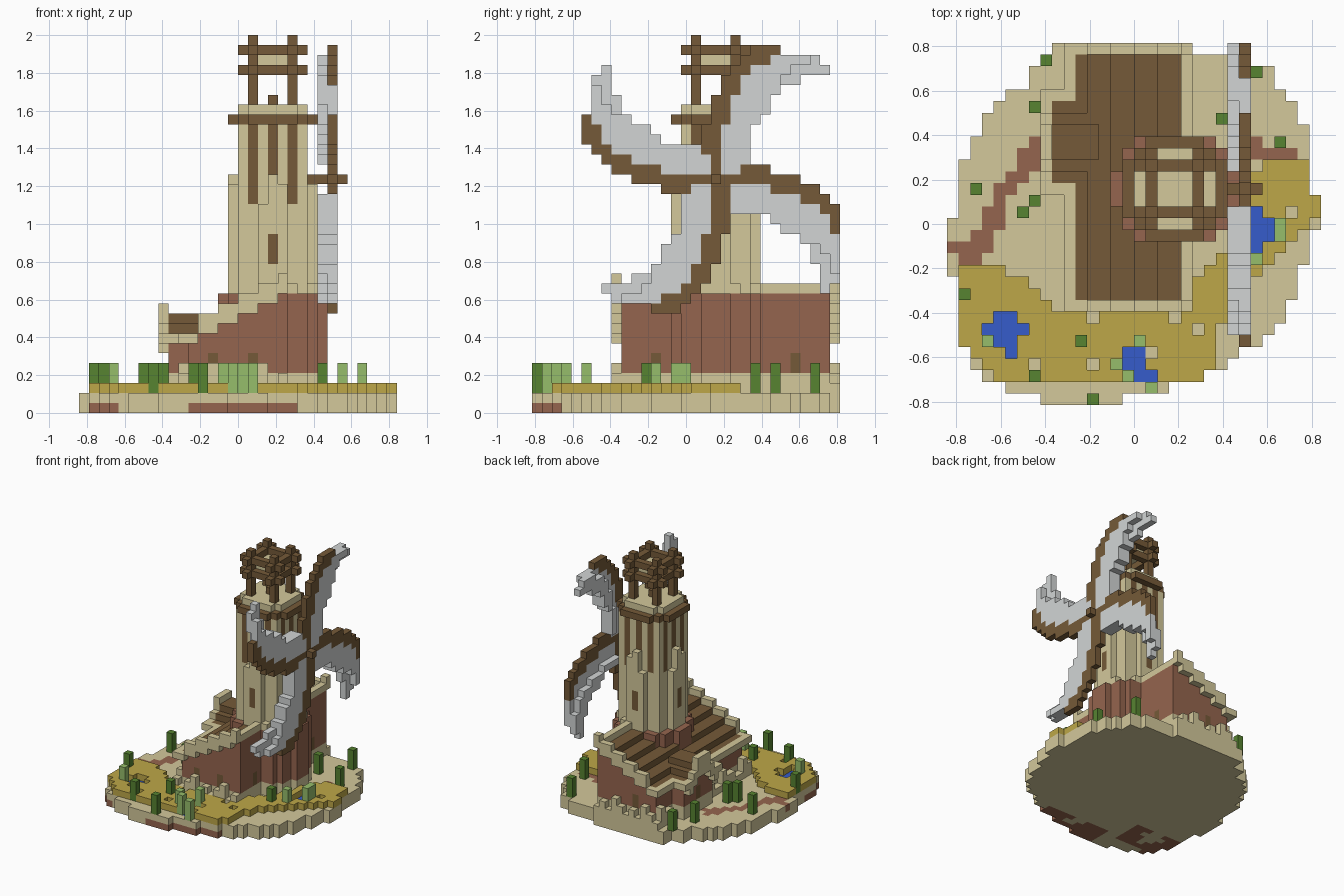
import bpy
import bmesh
from mathutils import Vector

cube = bpy.data.objects.get("Cube")
if cube:
    bpy.data.objects.remove(cube, do_unlink=True)

UNIT = 2 / 38                      # edge of one block
ORIGIN = Vector((16, 15.5, 0))     # block grid centre
TX, TY = 19, 18                    # tower axis, in blocks


def srgb(r, g, b):
    return tuple(((c / 255 + 0.055) / 1.055) ** 2.4 for c in (r, g, b)) + (1,)


COLOURS = {
    "sandstone": srgb(211, 200, 155), "dry_grass": srgb(189, 167, 72),
    "water": srgb(54, 92, 203), "dark_wood": srgb(117, 90, 56),
    "red_clay": srgb(149, 101, 78), "sail_cloth": srgb(210, 213, 213),
    "dark_leaf": srgb(87, 131, 49), "light_leaf": srgb(150, 189, 107),
}
materials = {}
for label, rgba in COLOURS.items():
    mat = bpy.data.materials.new(label)
    mat.use_nodes = True
    mat.diffuse_color = rgba
    mat.node_tree.nodes["Principled BSDF"].inputs["Base Color"].default_value = rgba
    materials[label] = mat

parts, owner = {}, {}


def remove(cells):
    for c in cells:
        if c in owner:
            del parts[owner.pop(c)][c]


def put(part, colour, cells):
    """Place blocks, replacing whatever was there."""
    remove(cells)
    for c in cells:
        owner[c] = part
        parts.setdefault(part, {})[c] = colour


def box(i0, i1, j0, j1, k0, k1):
    """All blocks in an inclusive range."""
    return [(i, j, k) for i in range(i0, i1 + 1) for j in range(j0, j1 + 1)
            for k in range(k0, k1 + 1)]


def ring(k0, k1, outer, inner=-1):
    """Blocks round the tower axis whose squared distance lies in a band."""
    return [(i, j, k) for i, j, k in box(TX - 6, TX + 6, TY - 6, TY + 6, k0, k1)
            if inner < (i - TX) ** 2 + (j - TY) ** 2 <= outer]


def inside(x, y, poly):
    hit = False
    for (ax, ay), (bx, by) in zip(poly, poly[1:] + poly[:1]):
        if (ay > y) != (by > y) and x < (bx - ax) * (y - ay) / (by - ay) + ax:
            hit = not hit
    return hit


# Island: row by row from front to back
LEFT = [8, 5, 3, 2, 2] + [1] * 6 + [0] * 5 + [1] * 5 + [2, 2, 3, 3, 4, 5, 7, 7, 9, 9]
RIGHT = [15, 19, 22, 24, 25, 27, 28, 29, 29, 30, 30, 30, 31, 31, 31, 32, 32, 32] \
    + [31] * 6 + [30, 30, 29, 28, 28, 26, 21]
plan = [(i, j) for j in range(31) for i in range(LEFT[j], RIGHT[j])]
put("island", "sandstone", [(i, j, k) for i, j in plan for k in (0, 1)])

# Grass sheet
MEADOW = [(1, 12), (5, 12), (5, 11), (7, 11), (9, 8), (21, 8), (21, 11), (24, 13),
          (26, 19), (27, 21), (32, 21), (32, 16), (28, 12), (24, 9), (22.5, 2),
          (15, 1.6), (5, 1.6), (0, 6)]
BARE = [(12, 7), (7, 3), (12, 3), (21, 6), (17, 4), (19, 7), (29, 16)]
put("grass", "dry_grass", [(i, j, 2) for i, j in plan
                           if inside(i + .5, j + .5, MEADOW) and (i, j) not in BARE])

# Ponds with clay beds
ponds = [(3, 6, 6, 6), (4, 5, 5, 7), (5, 5, 4, 4), (15, 16, 3, 4), (16, 17, 2, 2),
         (26, 26, 13, 16), (27, 27, 14, 15)]
pond_cells = [c for p in ponds for c in box(*p, 1, 1)]
clay = box(1, 3, 2, 7, 0, 0) + box(4, 8, 3, 7, 0, 0) + box(11, 21, 0, 3, 0, 0)
put("clay_bed", "red_clay", [c for c in clay if c[:2] in plan
                             and (c[0], c[1], 1) not in pond_cells])
remove([(i, j, 2) for i, j, k in pond_cells])
put("ponds", "water", pond_cells)

# Clay paths
for j, i0, i1 in [(22, 7, 7), (21, 6, 8), (20, 6, 7), (19, 5, 6), (18, 4, 5),
                  (17, 4, 4), (16, 3, 4), (15, 3, 4), (14, 2, 3), (13, 0, 3),
                  (12, 1, 2), (22, 26, 26), (21, 26, 29)]:
    put("path", "red_clay", box(i0, i1, j, j, 1, 1))

# Plants
DARK = [(8, 29), (7, 25), (23, 24), (26, 28), (28, 22), (2, 18), (7, 17), (6, 16),
        (1, 9), (11, 5), (7, 2), (12, 0), (24, 11)]
LIGHT = [(28, 14), (28, 15), (26, 12), (3, 5), (15, 2), (16, 5), (17, 1), (14, 3)]
for label, colour, spots in (("cacti", "dark_leaf", DARK), ("reeds", "light_leaf", LIGHT)):
    for i, j in spots:
        put(label, colour, box(i, i, j, j, 2, 4))


# House: walls under a lean-to roof that climbs towards the tower
def eave(i):
    return 7 + (i - 10) // 2


for i in range(10, 21):
    top = eave(i)
    if i > 10:
        put("house_walls", "red_clay", box(i, i, 9, 29, 4, top - 1))
    put("house_roof", "sandstone" if i in (10, 20) else "dark_wood",
        box(i, i, 9, 29, top, top))
    for j in (8, 30):
        put("roof_trim", "sandstone", box(i, i, j, j, top, top + (i > 11)))

# Porch: small cross gable on the low side
for d in range(-3, 4):
    j, top = 22 + d, 9 - max(0, abs(d) - 1)
    put("porch_walls", "red_clay", box(9, 11, j, j, 4, top - 1))
    put("porch_roof", "dark_wood", box(9, 12, j, j, top, top))
    put("porch_trim", "sandstone", box(8, 8, j, j, top - 1, top + (abs(d) < 2)))
put("porch_trim", "sandstone", box(8, 9, 18, 18, 7, 7) + box(8, 9, 26, 26, 7, 7))

# Footing with uneven top, around the house
put("footing", "sandstone", box(11, 20, 9, 29, 2, 3) + box(9, 10, 19, 25, 2, 3))
for i, j, k in box(10, 20, 8, 30, 2, 4):
    if (i == 10 or j in (8, 30)) and k < 3 + (i * 2 + j) % 5 // 2:
        if (i, j, k) not in owner:
            put("footing", "sandstone", [(i, j, k)])

# Tower: clay drum, stone shaft, timbered top
put("tower_base", "sandstone", ring(2, 3, 26))
put("tower_base", "red_clay", [c for c in ring(4, 11, 26)
                               if c[2] < 11 or c[0] not in (18, 19)])
put("tower_sill", "sandstone", [c for c in ring(12, 12, 24) if c[0] > 19])
put("tower_shaft", "sandstone", ring(12, 20, 18))
put("tower_shaft", "sandstone", [c for c in ring(21, 23, 18, 10)
                                 if c[2] < 21 + (c[0] * 3 + c[1] * 5) % 4])
put("tower_shaft", "sandstone", ring(21, 28, 10) + ring(21, 28, 18, 17))
put("tower_posts", "dark_wood",
    [c for c in ring(21, 28, 13, 8)
     if sorted((abs(c[0] - TX), abs(c[1] - TY))) in ([0, 3], [2, 3])])
put("tower_gallery", "dark_wood", ring(29, 29, 20))
put("tower_parapet", "sandstone", ring(30, 30, 13))
put("parapet_peg", "dark_wood", [(TX, TY, 31)])
for dx, dy in ((0, -4), (0, 4), (-4, 0), (4, 0)):
    put("slit_windows", "dark_wood", box(TX + dx, TX + dx, TY + dy, TY + dy, 15, 17))

# Lookout frame above the tower
for s in (-2, 2):
    for t in (-2, 2):
        put("lookout_posts", "dark_wood", box(TX + s, TX + s, TY + t, TY + t, 31, 37))
    for k in (34, 36):
        put("lookout_beams", "dark_wood", box(TX - 3, TX + 3, TY + s, TY + s, k, k))
        put("lookout_beams", "dark_wood", box(TX + s, TX + s, TY - 3, TY + 3, k, k))
put("lookout_core", "sandstone", box(TX - 1, TX + 1, TY - 1, TY + 1, 35, 35))

# Doors in the house walls
for i, j in ((13, 9), (17, 9), (11, 14), (9, 22), (20, 26), (20, 12), (14, 29)):
    put("doors", "dark_wood", box(i, i, j, j, 4, 5))

# Windmill: one curved arm with its cloth, turned four times round the hub
HUB = 23
ARM_TOP = [1, 1, 1, 1, 1, 0, 0, 0, -1, -1, -2, -3, -4]
ARM_LOW = [0, 0, 0, 0, 0, -1, -1, -1, -2, -2, -3, -5, -6]
CLOTH_LOW = [-2, -3, -3, -3, -3, -4, -5, -5, -6, -8, -11, -10, -6]
for turn in range(4):
    for u, (top, low, hem) in enumerate(zip(ARM_TOP, ARM_LOW, CLOTH_LOW), 1):
        for v in range(hem, top + 1):
            a, b = u, v
            for _ in range(turn):
                a, b = -b, a
            j, k = TY + a, HUB + b
            if j > 30:
                continue
            if v >= low:
                put("sail_arms", "dark_wood", [(25, j, k)])
                continue
            if v >= low - 4:
                put("sail_cloths", "sail_cloth", [(25, j, k)])
            if v < low - 2:
                put("sail_cloths", "sail_cloth", [(24, j, k)])
put("sail_axle", "dark_wood", box(22, 26, TY, TY, HUB, HUB))

# Turn each part's blocks into a mesh of its outer faces
AXES = [Vector((1, 0, 0)), Vector((0, 1, 0)), Vector((0, 0, 1))]
for name, cells in parts.items():
    bm = bmesh.new()
    used = sorted(set(cells.values()))
    for cell, colour in cells.items():
        mid = Vector(cell) + Vector((.5, .5, .5))
        for n in range(3):
            for side in (-1, 1):
                normal = AXES[n] * side
                if tuple(int(c) for c in Vector(cell) + normal) in owner:
                    continue
                p, q = AXES[(n + 1) % 3] / 2, AXES[(n + 2) % 3] * side / 2
                m = mid + normal / 2
                quad = [m - p - q, m + p - q, m + p + q, m - p + q]
                face = bm.faces.new([bm.verts.new((v - ORIGIN) * UNIT) for v in quad])
                face.material_index = used.index(colour)
    bmesh.ops.remove_doubles(bm, verts=bm.verts, dist=UNIT / 100)
    mesh = bpy.data.meshes.new(name)
    bm.to_mesh(mesh)
    bm.free()
    for colour in used:
        mesh.materials.append(materials[colour])
    bpy.context.collection.objects.link(bpy.data.objects.new(name, mesh))
